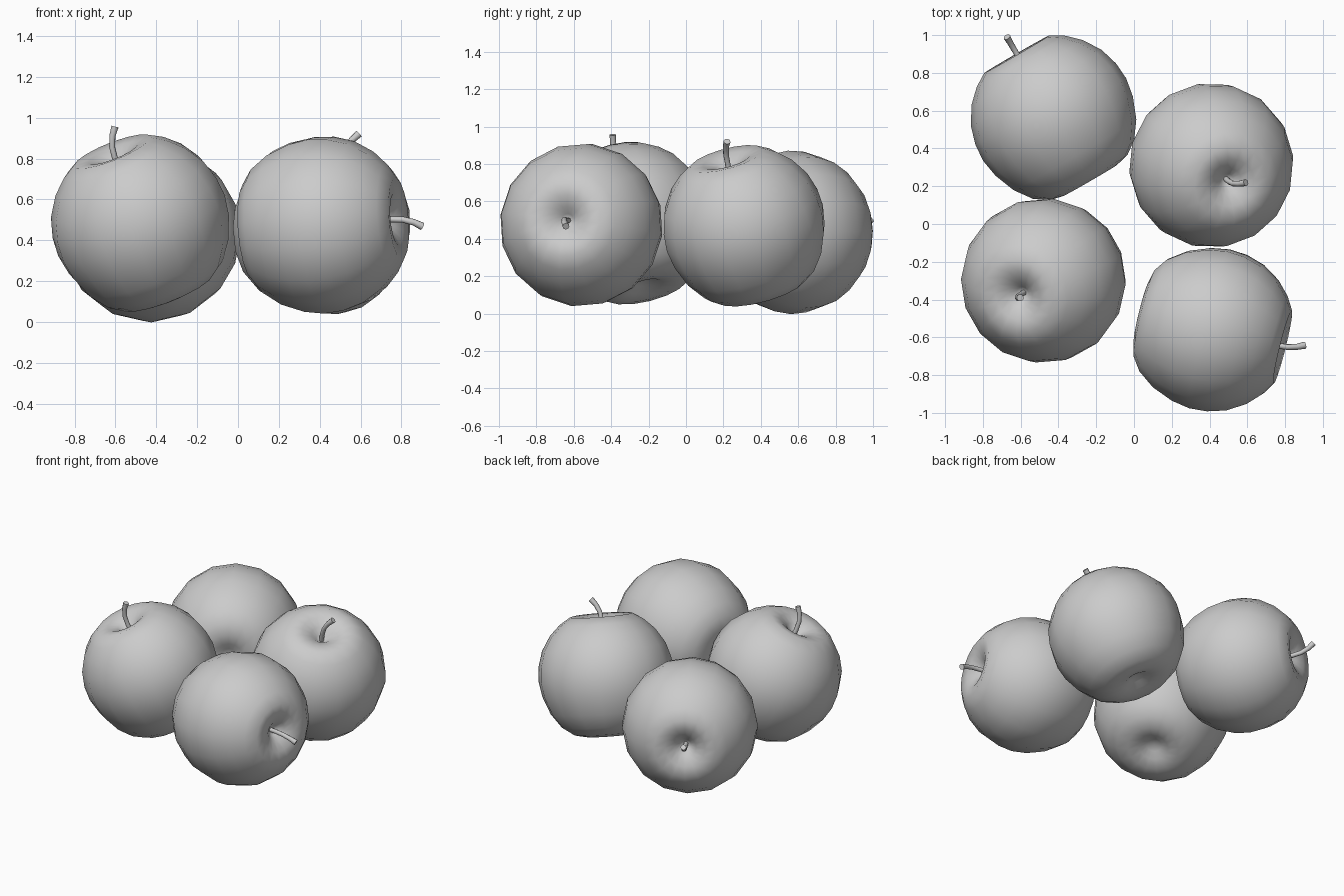
import bpy, bmesh, math
from mathutils import Vector, Matrix

if "Cube" in bpy.data.objects:
    bpy.data.objects.remove(bpy.data.objects["Cube"])

SIDES = 16
# Half profile (radius, height): stem hollow, shoulder, belly, base dimple
PROFILE = [(0, .28), (.035, .305), (.07, .34), (.13, .37), (.2, .38), (.27, .337),
           (.34, .27), (.40, .175), (.43, .075), (.437, -.02), (.42, -.12), (.375, -.235),
           (.31, -.325), (.24, -.375), (.165, -.393), (.095, -.38), (.05, -.355), (0, -.345)]
# Stem path (sideways bend, height, thickness)
STEM = [(0, .26, .015), (0, .34, .015), (.008, .40, .015), (.03, .45, .016), (.06, .487, .019)]


def finish(bm, name, matrix):
    bmesh.ops.recalc_face_normals(bm, faces=bm.faces)
    mesh = bpy.data.meshes.new(name)
    bm.to_mesh(mesh)
    bm.free()
    mesh.transform(matrix)
    obj = bpy.data.objects.new(name, mesh)
    bpy.context.collection.objects.link(obj)
    bpy.ops.object.select_all(action='DESELECT')
    obj.select_set(True)
    bpy.context.view_layer.objects.active = obj
    bpy.ops.object.shade_smooth_by_angle(angle=math.radians(60))
    return obj


def bridge(bm, a, b):
    n = max(len(a), len(b))
    for i in range(n):
        ring = [a[i % len(a)], a[(i + 1) % len(a)], b[(i + 1) % len(b)], b[i % len(b)]]
        bm.faces.new(list(dict.fromkeys(ring)))


def fruit(name, matrix):
    bm = bmesh.new()
    rings = []
    for r, z in PROFILE:
        n = SIDES if r else 1
        rings.append([bm.verts.new((r * math.cos(math.tau * i / n),
                                    r * math.sin(math.tau * i / n), z)) for i in range(n)])
    for a, b in zip(rings, rings[1:]):
        bridge(bm, a, b)
    return finish(bm, name, matrix)


def stem(name, matrix):
    bm = bmesh.new()
    rings = []
    for k, (x, z, r) in enumerate(STEM):
        p, q = STEM[max(k - 1, 0)], STEM[min(k + 1, len(STEM) - 1)]
        along = Vector((q[0] - p[0], 0, q[1] - p[1])).normalized()
        side = Vector((along.z, 0, -along.x))
        rings.append([bm.verts.new(Vector((x, 0, z)) + r * (side * math.cos(t) + Vector((0, 1, 0)) * math.sin(t)))
                      for t in (math.tau * i / 8 for i in range(8))])
    for a, b in zip(rings, rings[1:]):
        bridge(bm, a, b)
    bm.faces.new(rings[0])
    bm.faces.new(rings[-1])
    return finish(bm, name, matrix)


# Four apples: centre, axis towards the stem, direction the stem bends
APPLES = {
    "back_left": ((-.43, .57, .435), (-.5, .865, .02), (0, 0, 1)),
    "front_left": ((-.48, -.30, .49), (-.36, -.22, .91), (.055, .017, .023)),
    "back_right": ((.41, .31, .475), (.27, -.25, .93), (.056, .034, -.007)),
    "front_right": ((.42, -.56, .475), (.965, -.24, .08), (.012, .03, -.04)),
}
for place, (centre, axis, bend) in APPLES.items():
    z = Vector(axis).normalized()
    y = z.cross(Vector(bend)).normalized()
    x = y.cross(z)
    matrix = Matrix.Translation(centre) @ Matrix((x, y, z)).transposed().to_4x4()
    fruit("apple_" + place, matrix)
    stem("stem_" + place, matrix)
